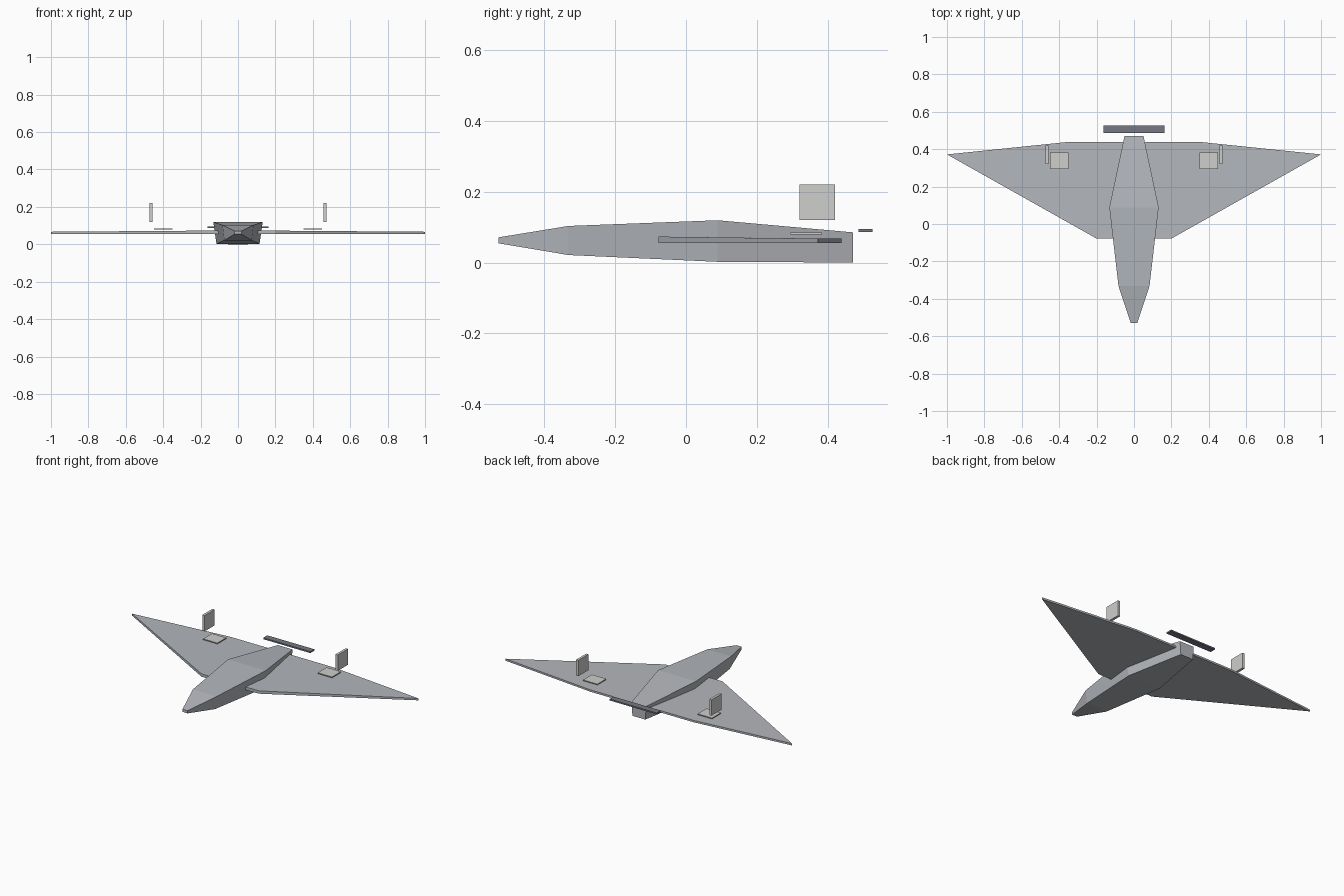
import bpy
import bmesh
from mathutils import Vector

default = bpy.data.objects.get("Cube")
if default:
    bpy.data.objects.remove(default, do_unlink=True)


def material(name, rgb):
    m = bpy.data.materials.new(name)
    m.use_nodes = True
    color = (*rgb, 1)
    m.diffuse_color = color
    m.node_tree.nodes["Principled BSDF"].inputs["Base Color"].default_value = color
    return m


body_grey = material("body grey", (0.45, 0.47, 0.50))
pale_grey = material("pale grey", (0.62, 0.62, 0.61))
dark_grey = material("dark grey", (0.18, 0.19, 0.23))


def loft(name, rings, mat):
    """Skin a row of matching rings and cap both ends."""
    bm = bmesh.new()
    loops = [[bm.verts.new(p) for p in ring] for ring in rings]
    count = len(loops[0])
    for a, b in zip(loops, loops[1:]):
        for i in range(count):
            j = (i + 1) % count
            bm.faces.new((a[i], a[j], b[j], b[i]))
    bm.faces.new(loops[0])
    bm.faces.new(loops[-1])
    bmesh.ops.recalc_face_normals(bm, faces=bm.faces[:])
    mesh = bpy.data.meshes.new(name)
    bm.to_mesh(mesh)
    bm.free()
    mesh.materials.append(mat)
    obj = bpy.data.objects.new(name, mesh)
    bpy.context.collection.objects.link(obj)
    return obj


def box(name, low, high, mat):
    (x0, y0, z0), (x1, y1, z1) = low, high
    ring = [(x0, y0), (x1, y0), (x1, y1), (x0, y1)]
    return loft(name, [[Vector((x, y, z)) for x, y in ring] for z in (z0, z1)], mat)


# Fuselage: y, top half width, bottom half width, bottom z, top z
stations = [
    (-0.528, 0.018, 0.018, 0.054, 0.071),
    (-0.331, 0.083, 0.073, 0.021, 0.103),
    (0.089, 0.132, 0.115, 0.002, 0.119),
    (0.470, 0.051, 0.045, 0.0, 0.085),
]
loft("fuselage", [
    [(-b, y, z0), (b, y, z0), (t, y, z1), (-t, y, z1)]
    for y, t, b, z0, z1 in stations
], body_grey)

# Delta wing, one slab across both sides: x, y, top z
half = [(0.20, -0.078, 0.073), (1.0, 0.372, 0.067), (0.36, 0.438, 0.067)]
outline = half + [(-x, y, z) for x, y, z in reversed(half)]
loft("wing", [[(x, y, 0.055) for x, y, z in outline], outline], body_grey)

# Control flaps and upright fins on both sides
for label, side in (("left", 1), ("right", -1)):
    box(label + "_flap", (side * 0.35, 0.295, 0.079),
        (side * 0.45, 0.383, 0.085), pale_grey)
    box(label + "_fin", (side * 0.457, 0.32, 0.12),
        (side * 0.473, 0.42, 0.22), pale_grey)

# Propeller bar behind the tail
box("propeller", (-0.164, 0.486, 0.086), (0.164, 0.526, 0.095), dark_grey)
